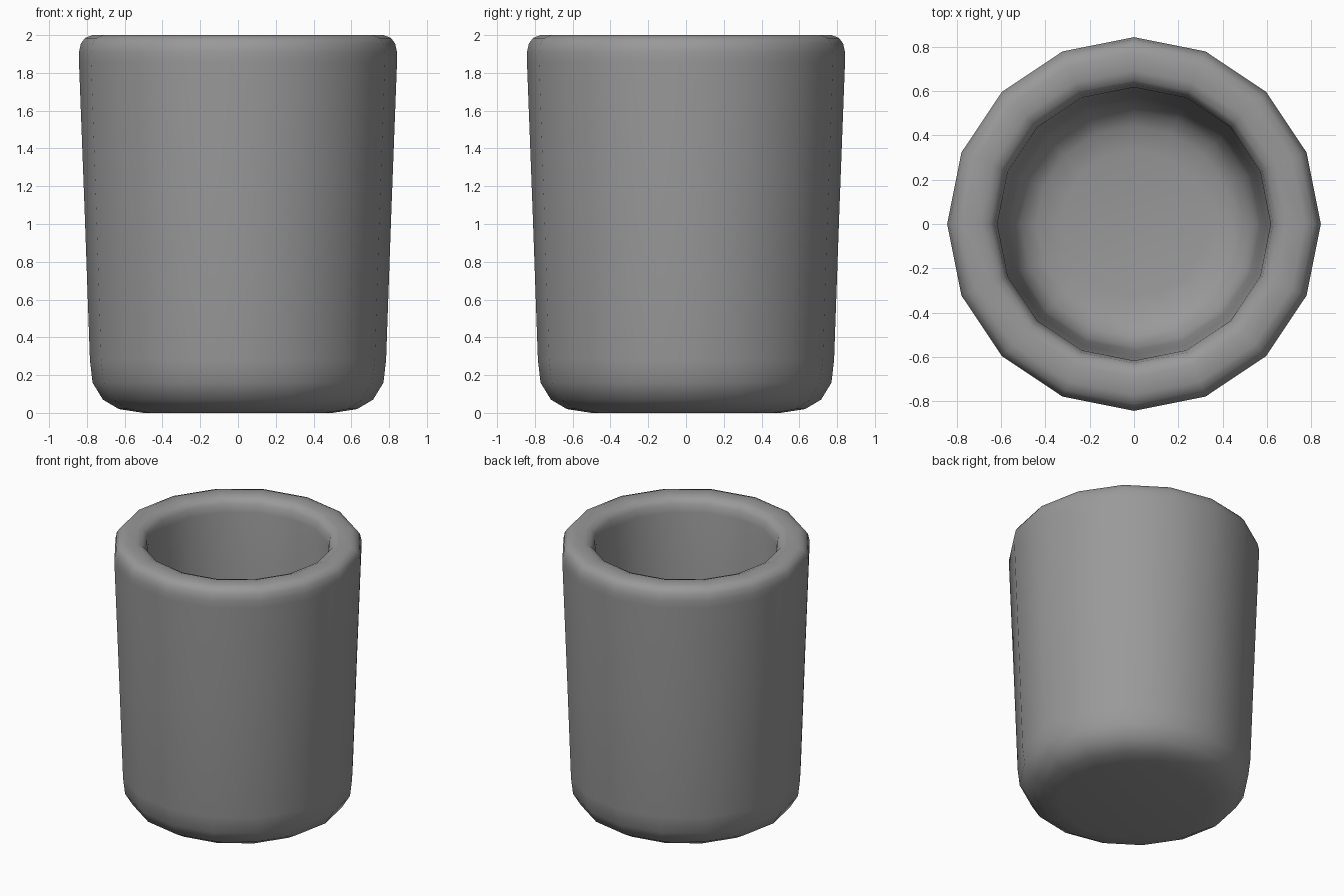
import bpy, bmesh, math

if "Cube" in bpy.data.objects:
    bpy.data.objects.remove(bpy.data.objects["Cube"])

SIDES = 16

# Cup cross-section (radius, height): underside, outer wall, rounded rim, inner wall, floor
PROFILE = [
    (0.50, 0.0), (0.63, 0.02), (0.715, 0.07), (0.77, 0.16), (0.784, 0.28),
    (0.812, 1.07), (0.842, 1.86), (0.842, 1.91), (0.832, 1.955), (0.81, 1.985), (0.77, 2.0),
    (0.69, 2.0), (0.65, 1.985), (0.627, 1.955), (0.616, 1.90),
    (0.593, 1.10), (0.57, 0.45), (0.555, 0.35), (0.51, 0.27), (0.44, 0.23), (0.33, 0.21),
]


def lathe(name, profile, sides):
    """Revolve an open profile around z, closing both ends at the axis."""
    bm = bmesh.new()
    rings = []
    for r, z in profile:
        rings.append([bm.verts.new((r * math.cos(2 * math.pi * i / sides),
                                    r * math.sin(2 * math.pi * i / sides), z))
                      for i in range(sides)])
    for a, b in zip(rings, rings[1:]):
        for i in range(sides):
            j = (i + 1) % sides
            bm.faces.new((a[i], a[j], b[j], b[i]))
    bm.faces.new(rings[0][::-1])
    bm.faces.new(rings[-1])
    bmesh.ops.recalc_face_normals(bm, faces=bm.faces)
    for f in bm.faces:
        f.smooth = True
    mesh = bpy.data.meshes.new(name)
    bm.to_mesh(mesh)
    bm.free()
    obj = bpy.data.objects.new(name, mesh)
    bpy.context.collection.objects.link(obj)
    return obj


# Thick-walled tumbler in dark grey
cup = lathe("cup", PROFILE, SIDES)
grey = bpy.data.materials.new("dark_grey")
grey.diffuse_color = (0.32, 0.32, 0.32, 1.0)
grey.use_nodes = True
grey.node_tree.nodes["Principled BSDF"].inputs["Base Color"].default_value = grey.diffuse_color
cup.data.materials.append(grey)
